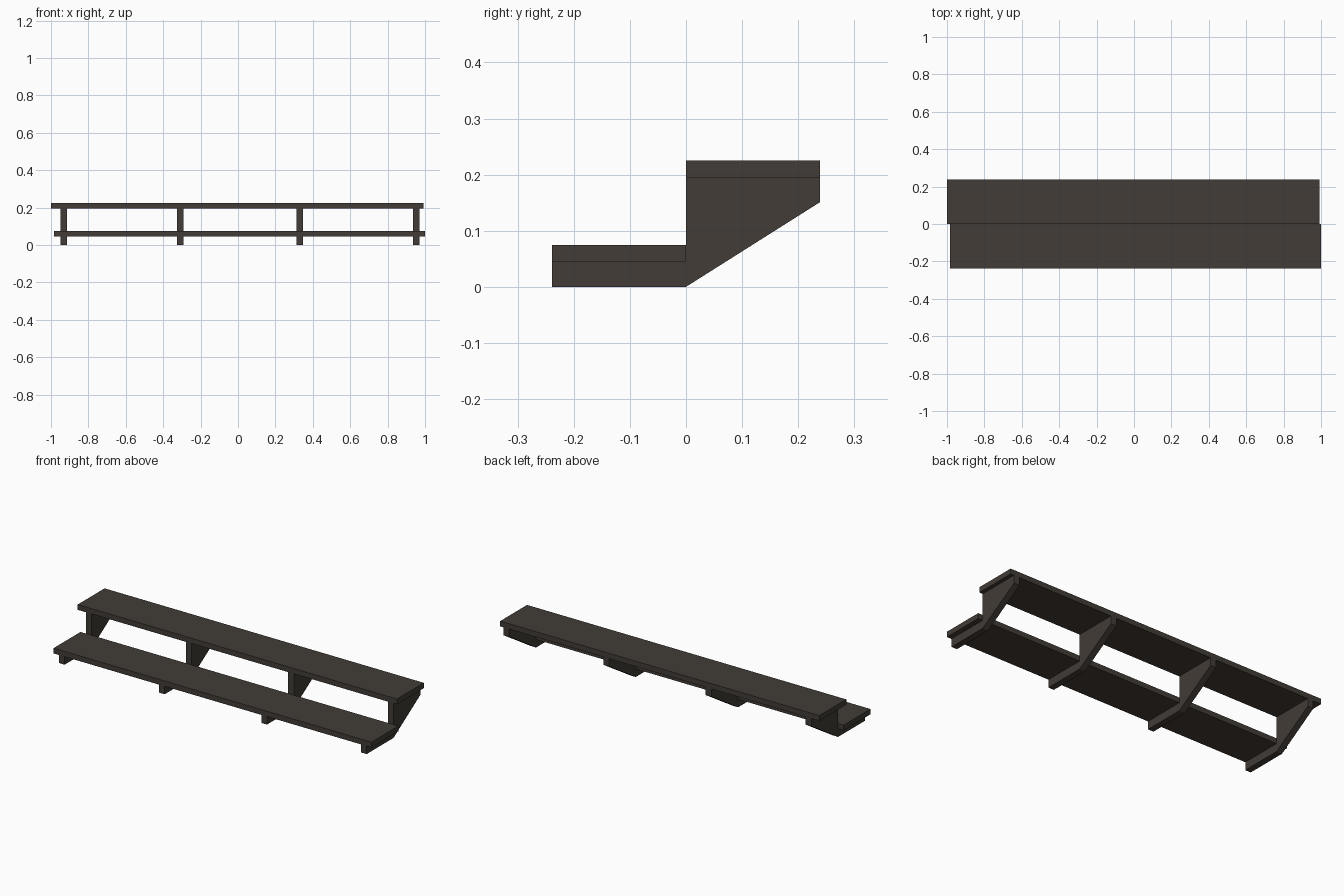
import bpy

if "Cube" in bpy.data.objects:
    bpy.data.objects.remove(bpy.data.objects["Cube"])

wood = bpy.data.materials.new("dark weathered wood")
wood.diffuse_color = (0.054, 0.045, 0.037, 1)
wood.use_nodes = True
wood.node_tree.nodes["Principled BSDF"].inputs["Base Color"].default_value = wood.diffuse_color


def extrude_x(name, profile, x0, x1):
    """Extrude a closed (y, z) profile along x."""
    n = len(profile)
    verts = [(x, y, z) for x in (x0, x1) for y, z in profile]
    faces = [list(range(n))[::-1], list(range(n, 2 * n))]
    faces += [(i, (i + 1) % n, n + (i + 1) % n, n + i) for i in range(n)]
    mesh = bpy.data.meshes.new(name)
    mesh.from_pydata(verts, [], faces)
    mesh.materials.append(wood)
    obj = bpy.data.objects.new(name, mesh)
    bpy.context.collection.objects.link(obj)
    return obj


def plank(name, x0, x1, y0, y1, z0, z1):
    return extrude_x(name, [(y0, z0), (y1, z0), (y1, z1), (y0, z1)], x0, x1)


# Two long treads, slightly offset from each other
plank("lower_tread", -0.983, 1.0, -0.239, 0.0, 0.045, 0.075)
plank("upper_tread", -1.0, 0.992, 0.0, 0.239, 0.195, 0.225)

# Four stepped brackets with a sloping rear underside
bracket = [(-0.239, 0), (0, 0), (0.239, 0.151), (0.239, 0.195),
           (0, 0.195), (0, 0.045), (-0.239, 0.045)]
for i, x in enumerate((-0.932, -0.308, 0.331, 0.953)):
    extrude_x(f"bracket_{i + 1}", bracket, x - 0.0175, x + 0.0175)

# Outward-facing normals
import bmesh
for obj in bpy.context.collection.objects:
    bm = bmesh.new()
    bm.from_mesh(obj.data)
    bmesh.ops.recalc_face_normals(bm, faces=bm.faces)
    # split the concave bracket ends cleanly
    bmesh.ops.triangulate(bm, faces=[f for f in bm.faces if len(f.verts) > 4])
    bm.to_mesh(obj.data)
    bm.free()
